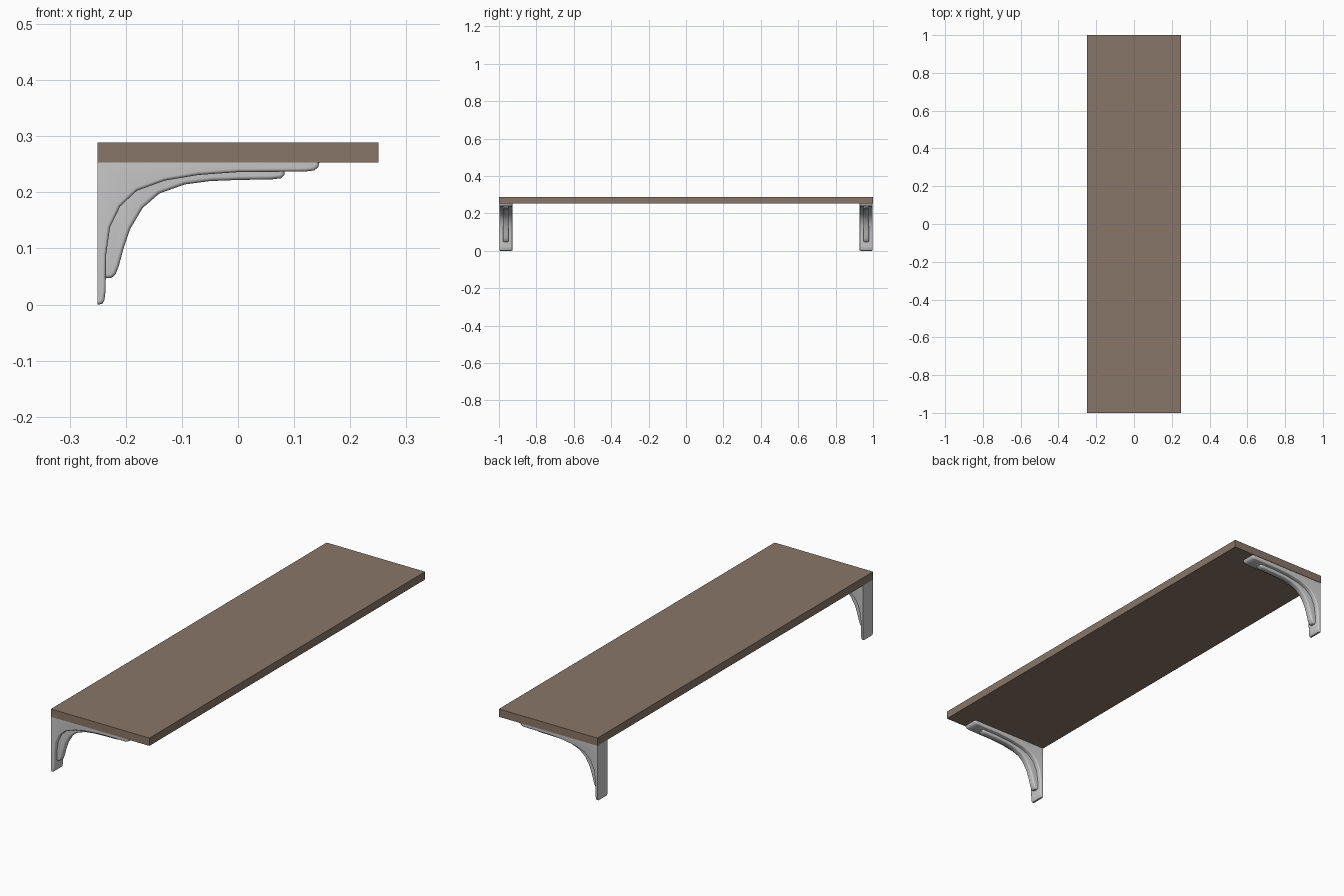
import bpy, bmesh, math
from mathutils import Vector

if "Cube" in bpy.data.objects:
    bpy.data.objects.remove(bpy.data.objects["Cube"])

BACK, TOP = -0.25, 0.253


def material(name, color):
    m = bpy.data.materials.new(name)
    m.diffuse_color = color
    m.use_nodes = True
    m.node_tree.nodes["Principled BSDF"].inputs["Base Color"].default_value = m.diffuse_color
    return m


def finish(bm, name, mat=None):
    bmesh.ops.recalc_face_normals(bm, faces=bm.faces)
    me = bpy.data.meshes.new(name)
    bm.to_mesh(me)
    bm.free()
    ob = bpy.data.objects.new(name, me)
    bpy.context.collection.objects.link(ob)
    if mat:
        me.materials.append(mat)
    return ob


def rounded_profile(name, curve, corners, width, y_mid, radius):
    """Extrude an x-z outline along y and round the rims of its exposed curve."""
    bm = bmesh.new()
    pts = curve + corners
    n = len(pts)
    sides = [[bm.verts.new((x, y_mid + s * width / 2, z)) for x, z in pts] for s in (-1, 1)]
    for loop in sides:
        bm.faces.new(loop)
    for i in range(n):
        j = (i + 1) % n
        bm.faces.new((sides[0][i], sides[0][j], sides[1][j], sides[1][i]))
    bmesh.ops.recalc_face_normals(bm, faces=bm.faces)
    rims = [bm.edges.get((loop[i], loop[i + 1])) for loop in sides for i in range(len(curve) - 1)]
    bmesh.ops.bevel(bm, geom=rims, offset=radius, segments=4, profile=0.5,
                    affect='EDGES', clamp_overlap=False)
    ob = finish(bm, name)
    bpy.ops.object.select_all(action='DESELECT')
    bpy.context.view_layer.objects.active = ob
    ob.select_set(True)
    bpy.ops.object.shade_smooth_by_angle(angle=math.radians(40))
    return ob


# Shelf board
bm = bmesh.new()
bmesh.ops.create_cube(bm, size=1)
for v in bm.verts:
    v.co = Vector((v.co.x * 0.5, v.co.y * 2, v.co.z * 0.036 + TOP + 0.018))
finish(bm, "shelf_board", material("wood_brown", (0.25, 0.18, 0.14, 1)))

# Bracket outlines: wide curved body and narrower central rib
body = [(BACK, 0), (-0.242, 0.001), (-0.238, 0.008), (-0.236, 0.025), (-0.235, 0.09),
        (-0.228, 0.138), (-0.21, 0.175), (-0.18, 0.203), (-0.13, 0.221), (-0.07, 0.231),
        (0, 0.236), (0.12, 0.237), (0.136, 0.239), (0.143, 0.245), (0.145, TOP)]
rib = [(-0.243, 0.047), (-0.226, 0.047), (-0.218, 0.054), (-0.212, 0.07), (-0.204, 0.1),
       (-0.192, 0.135), (-0.17, 0.172), (-0.14, 0.198), (-0.095, 0.214), (-0.05, 0.22),
       (0, 0.222), (0.06, 0.223), (0.077, 0.225), (0.083, 0.231), (0.083, 0.243)]

# Matching brackets at both ends
for label, side in (("front", -1), ("rear", 1)):
    y = side * 0.963
    rounded_profile(f"{label}_bracket_body", body, [(BACK, TOP)], 0.07, y, 0.006)
    rounded_profile(f"{label}_bracket_rib", rib, [(-0.2, 0.243), (-0.243, 0.2)], 0.03, y, 0.007)
